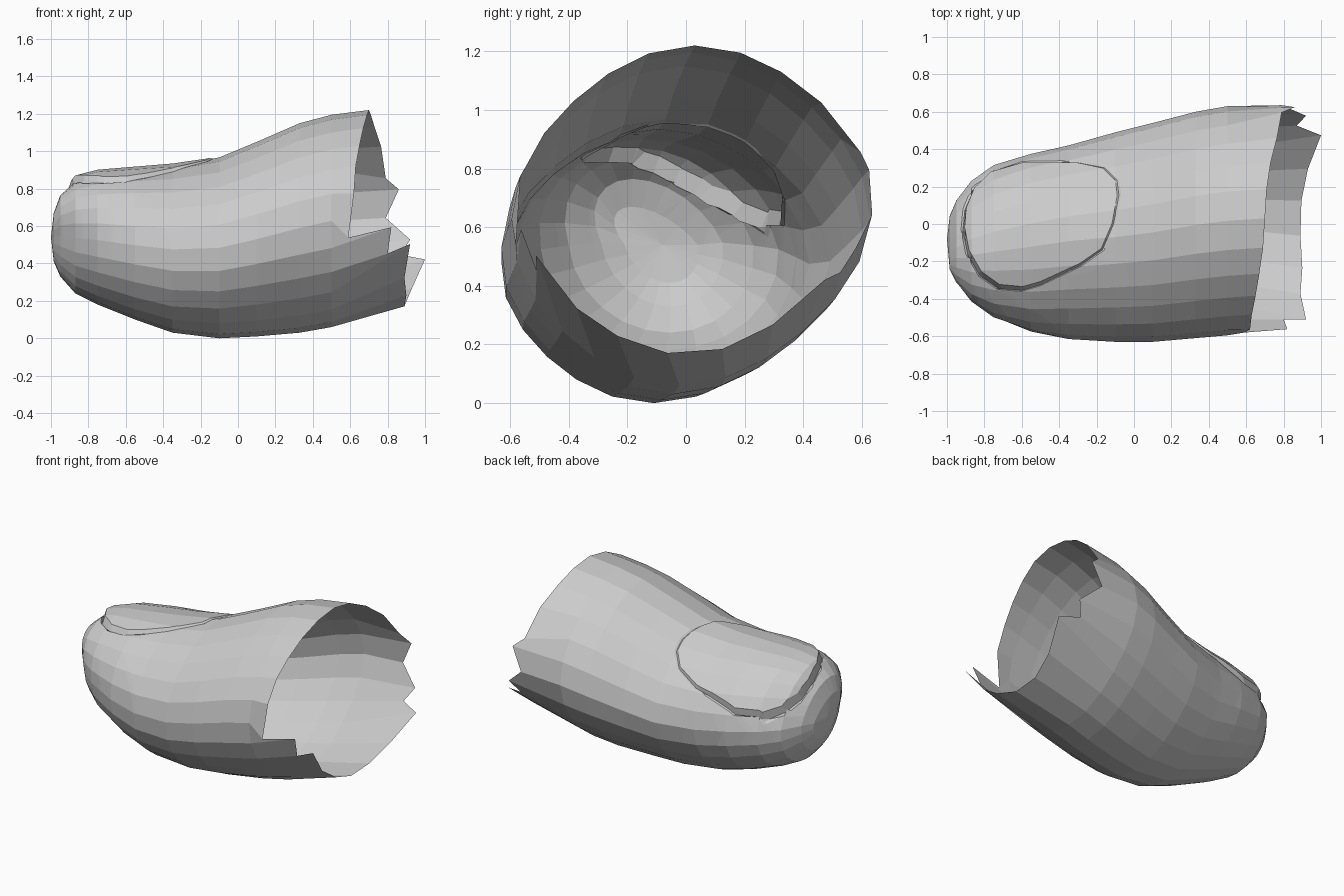
import bpy, bmesh
from math import sin, cos, radians
from mathutils import Vector

if "Cube" in bpy.data.objects:
    bpy.data.objects.remove(bpy.data.objects["Cube"])

# Cross-sections along the finger: x, y low, y high, z low, z high
RINGS = [(-.985, -.21, .04, .41, .67), (-.95, -.29, .125, .33, .765),
         (-.87, -.40, .23, .24, .835), (-.75, -.495, .315, .18, .87),
         (-.55, -.575, .375, .10, .895), (-.35, -.615, .42, .03, .92),
         (-.10, -.63, .49, .0, .967), (.10, -.63, .54, .01, 1.05),
         (.33, -.61, .60, .03, 1.15), (.50, -.595, .63, .06, 1.195),
         (.70, -.58, .64, .11, 1.22), (1.0, -.55, .64, .20, 1.24)]
# Torn open end: angle and x of each rim point
RIM = [(-4, .79), (11, .86), (19, .79), (42, .765), (60, .73), (75, .71),
       (90, .70), (105, .69), (120, .67), (135, .65), (150, .63), (167, .62),
       (191, .59), (190, .82), (206, .80), (203, .92), (228, .89), (246, .90),
       (264, .89), (282, .895), (300, .93), (323, 1.0), (331, .87), (340, .92)]
# Nail outline seen from above, counter-clockwise
NAIL = [(-.07, .16), (-.08, .24), (-.15, .31), (-.30, .34), (-.60, .335),
        (-.78, .28), (-.87, .19), (-.915, .08), (-.925, -.03), (-.90, -.16),
        (-.83, -.28), (-.73, -.35), (-.60, -.36), (-.50, -.33), (-.28, -.225),
        (-.16, -.14), (-.10, .0)]
SEG = 24


def section_point(x, deg):
    for a, b in zip(RINGS, RINGS[1:]):
        if x <= b[0]:
            break
    t = (x - a[0]) / (b[0] - a[0])
    y0, y1, z0, z1 = [p + (q - p) * t for p, q in zip(a[1:], b[1:])]
    r = radians(deg)
    # the section leans towards -y at the nail tip and along the belly
    lean = max(-.10, min(0, (x + .4) * .2))
    if sin(r) < 0:
        lean = lean * .3 + max(0, min(.04, (x + .6) * .1))
    # slightly flattened diagonals
    k = 1 - .05 * sin(2 * r) ** 2 * max(0, min(1, (x + .6) / .4))
    return Vector((x, (y0 + y1) / 2 + k * (y1 - y0) / 2 * cos(r) + lean * sin(r),
                   (z0 + z1) / 2 + k * (z1 - z0) / 2 * sin(r)))


def outline_planes(s):
    c = Vector((-.5, 0, 0))
    pts = [c + (Vector((x, y, 0)) - c) * s for x, y in NAIL]
    out = []
    for p, q in zip(pts, pts[1:] + pts[:1]):
        d = (q - p).normalized()
        out.append((p, Vector((-d.y, d.x, 0))))
    return out


def inside(co, planes, tol=1e-4):
    return co.z > .44 and co.x < .05 and all((co - p).dot(n) > -tol for p, n in planes)


# Skin shell: lofted rings, rounded tip and torn rim
bm = bmesh.new()
rows = [[bm.verts.new(section_point(r[0], k * 360 / SEG)) for k in range(SEG)]
        for r in RINGS[:-2]]
rows.append([bm.verts.new(section_point(x, deg)) for deg, x in RIM])
for a, b in zip(rows, rows[1:]):
    for k in range(SEG):
        j = (k + 1) % SEG
        bm.faces.new((a[k], b[k], b[j], a[j]))
tip = bm.verts.new((-1, -.08, .54))
for k in range(SEG):
    bm.faces.new((tip, rows[0][k], rows[0][(k + 1) % SEG]))
bmesh.ops.recalc_face_normals(bm, faces=bm.faces)

# Cut the nail outline and groove lines into the skin
for scale in (1.0, .975, .955):
    planes = outline_planes(scale)
    for i, (p, n) in enumerate(planes):
        faces = [f for f in bm.faces if inside(f.calc_center_median(), planes[:i])]
        geom = set(faces)
        for f in faces:
            geom.update(f.edges)
            geom.update(f.verts)
        bmesh.ops.bisect_plane(bm, geom=list(geom), dist=1e-5, plane_co=p, plane_no=n)

# Sink the groove and raise the nail plate, strongest at the free edge
groove, plate = outline_planes(.975), outline_planes(.955)
up = Vector((0, .35, .94))
for v in bm.verts:
    f = min(1, max(0, (-.1 - v.co.x) / .75))
    if inside(v.co, plate):
        v.co += up * (.004 + .034 * f)
    elif inside(v.co, groove):
        v.co -= up * (.004 + .012 * f)

mesh = bpy.data.meshes.new("fingertip")
bm.to_mesh(mesh)
bm.free()
ob = bpy.data.objects.new("fingertip", mesh)
bpy.context.collection.objects.link(ob)
